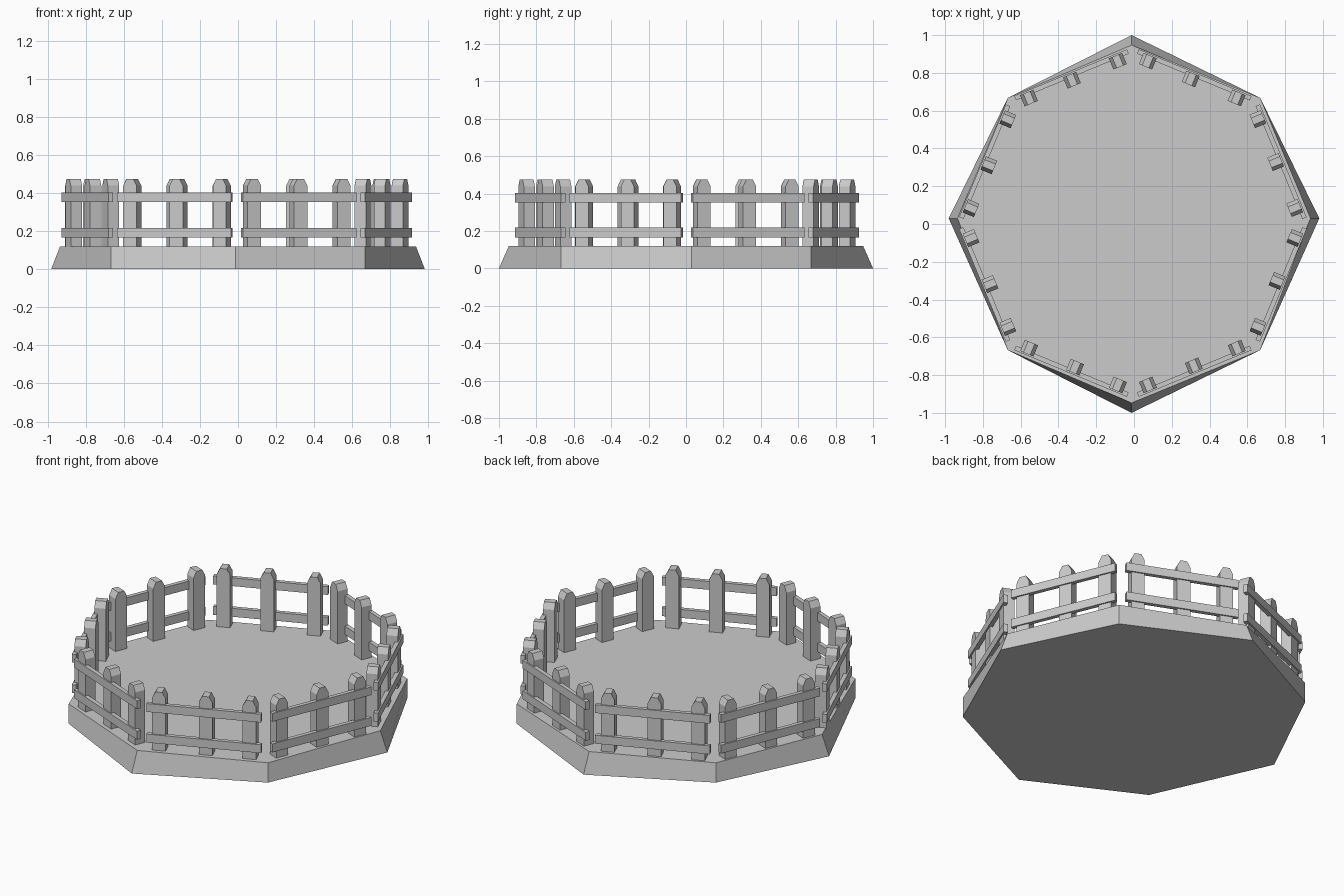
import bpy, math
from mathutils import Matrix, Vector

if "Cube" in bpy.data.objects:
    bpy.data.objects.remove(bpy.data.objects["Cube"])

TOP = 0.12          # deck height
CX, CY = -0.006, 0.005   # centre of the fence ring


def prism(name, bottom, top, matrix=Matrix()):
    """Solid between two matching loops of 3D points."""
    n = len(bottom)
    faces = [tuple(reversed(range(n))), tuple(range(n, 2 * n))]
    faces += [(i, (i + 1) % n, n + (i + 1) % n, n + i) for i in range(n)]
    mesh = bpy.data.meshes.new(name)
    mesh.from_pydata([matrix @ Vector(p) for p in bottom + top], [], faces)
    obj = bpy.data.objects.new(name, mesh)
    bpy.context.collection.objects.link(obj)
    return obj


# Octagonal base: the four axis corners lean inward, the diagonal ones are upright
def octagon(rx, ry, z):
    d = 0.668
    return [(rx, 0.03, z), (d, d, z), (-0.013, ry, z), (-d, d, z),
            (-rx, 0.03, z), (-d, -d, z), (-0.013, -ry, z), (d, -d, z)]


prism("base", octagon(0.981, 1.0, 0), octagon(0.934, 0.947, TOP))

# Fence post outline (tangent, height), with a chamfered top
POST = [(-0.038, TOP - 0.005), (0.038, TOP - 0.005), (0.038, 0.438),
        (0.019, 0.474), (-0.019, 0.474), (-0.038, 0.438)]


def rail_outline(z0, z1):
    return [(-0.323, z0), (0.323, z0), (0.323, z1), (-0.323, z1)]


def slab(name, outline, shift, inner, outer, matrix):
    """Outline in the panel plane, extruded between two radii."""
    loop = lambda r: [(t + shift, -r, z) for t, z in outline]
    return prism(name, loop(outer), loop(inner), matrix)


# Eight fence panels, each three posts and two rails
for k in range(8):
    m = Matrix.Translation((CX, CY, 0)) @ Matrix.Rotation(math.radians(22.5 + 45 * k), 4, 'Z')
    for t in (-0.254, 0.009, 0.255):
        slab("fence_post", POST, t, 0.790, 0.854, m)
    slab("lower_rail", rail_outline(0.166, 0.217), 0, 0.837, 0.862, m)
    slab("upper_rail", rail_outline(0.352, 0.402), 0, 0.837, 0.862, m)
